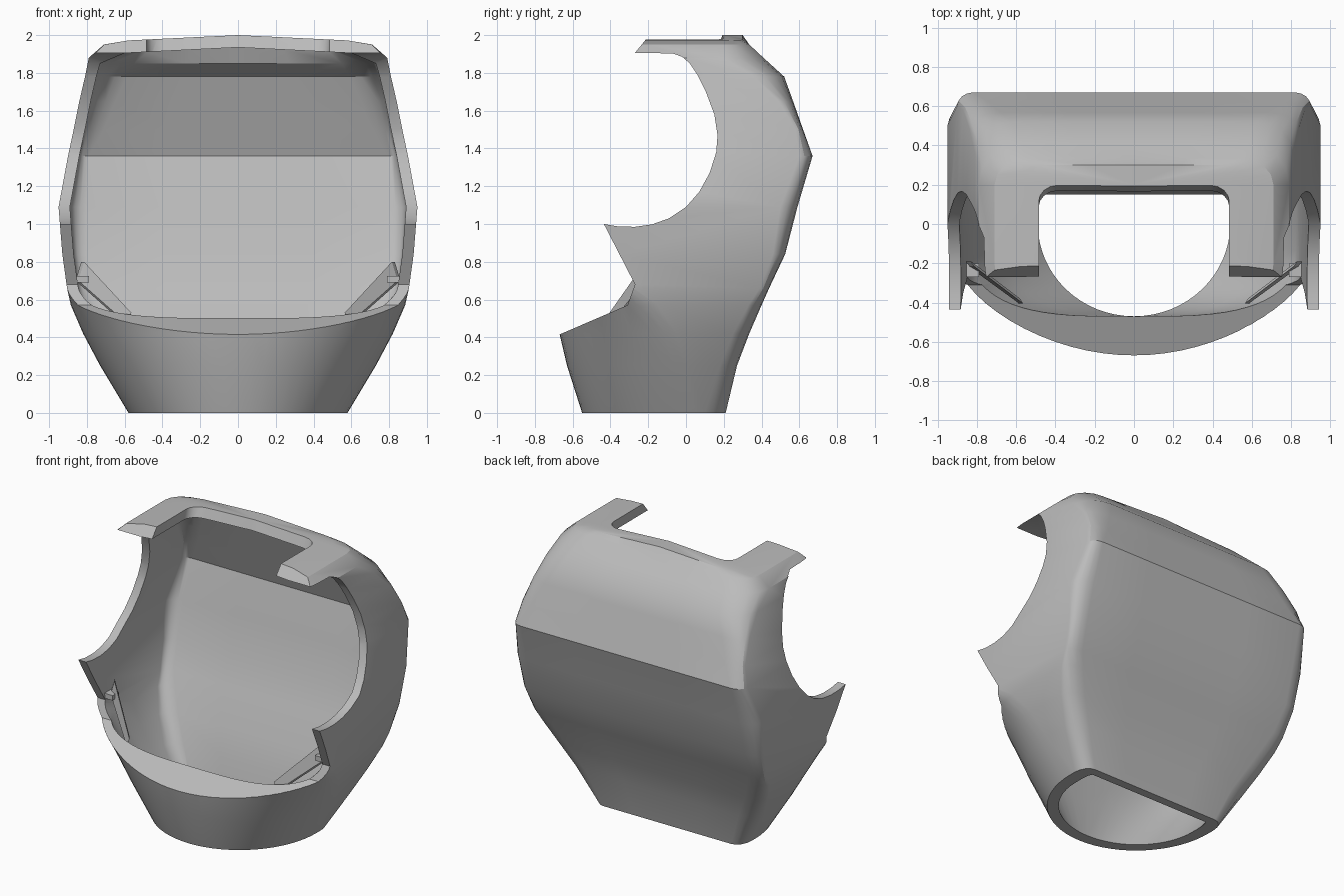
import bpy, bmesh, math

cube = bpy.data.objects.get("Cube")
if cube:
    bpy.data.objects.remove(cube, do_unlink=True)

# One plain grey for everything
grey = bpy.data.materials.new("plain grey")
grey.use_nodes = True
grey.diffuse_color = (0.5, 0.5, 0.5, 1)
grey.node_tree.nodes["Principled BSDF"].inputs["Base Color"].default_value = (0.5, 0.5, 0.5, 1)


def make(name, bm):
    bmesh.ops.recalc_face_normals(bm, faces=bm.faces)
    me = bpy.data.meshes.new(name)
    bm.to_mesh(me)
    bm.free()
    me.materials.append(grey)
    ob = bpy.data.objects.new(name, me)
    bpy.context.collection.objects.link(ob)
    return ob


def section(z, w, wb, b, sb, sf, f, power=2.0, ridge=0.0):
    """Ring: flat back, rounded back corners, straight sides, curved front."""
    half = [(0, b), (wb / 2, b)]
    for i in range(5):
        a = math.radians(90 - 22.5 * i)
        half.append((wb + (w - wb) * math.cos(a), sb + (b - sb) * math.sin(a)))
    n = 16
    for i in range(n + 1):
        a = math.pi / 2 * i / n
        half.append((w * math.cos(a) ** (2 / power) if i < n else 0,
                     sf + (f - sf) * math.sin(a) ** (2 / power)))
    ring = half + [(-x, y) for x, y in reversed(half[1:-1])]
    return [(x, y, z + ridge * (1 - abs(x) / w)) for x, y in ring]


def loft(name, sections, peak=None):
    bm = bmesh.new()
    rings = [[bm.verts.new(p) for p in s] for s in sections]
    n = len(rings[0])
    for lo, hi in zip(rings, rings[1:]):
        for i in range(n):
            j = (i + 1) % n
            bm.faces.new((lo[i], lo[j], hi[j], hi[i]))
    bm.faces.new(rings[0])
    if peak:
        top = bm.verts.new(peak)
        for i in range(n):
            bm.faces.new((rings[-1][i], rings[-1][(i + 1) % n], top))
    else:
        bm.faces.new(rings[-1])
    return make(name, bm)


def cut(target, cutter):
    cutter.hide_render = True
    mod = target.modifiers.new("cut", 'BOOLEAN')
    mod.operation = 'DIFFERENCE'
    mod.solver = 'EXACT'
    mod.object = cutter
    bpy.context.view_layer.objects.active = target
    bpy.ops.object.modifier_apply(modifier=mod.name)
    bpy.data.objects.remove(cutter, do_unlink=True)


# Outer body levels: z, half width, back half width, back, side back, side front, front
levels = [
    (0.0, .58, .50, .21, .10, .05, -.55),
    (0.25, .73, .60, .27, .18, .00, -.63),
    (0.42, .82, .69, .335, .25, -.05, -.67),
    (0.57, .885, .76, .40, .33, -.15, -.70),
    (0.66, .905, .80, .44, .39, -.28, -.75),
    (0.84, .93, .83, .525, .46, -.45, -.9),
    (1.09, .95, .83, .59, .50, -.45, -.9),
    (1.36, .90, .82, .67, .60, -.45, -.9),
    (1.50, .87, .74, .62, .58, -.40, -.9),
    (1.65, .84, .68, .567, .49, -.35, -.9),
    (1.78, .81, .62, .52, .36, -.25, -.8),
    (1.88, .79, .58, .41, .20, -.20, -.7),
    (1.95, .71, .54, .335, .20, -.20, -.7),
]
body = loft("torso_shell",
            [section(*l) for l in levels]
            + [section(1.972, .58, .48, .30, .20, -.2, -.7, ridge=.028)],
            peak=(0, .2, 2.0))

# Hollow interior, with a thicker squared front wall below the rim
hollow = []
for z, w, wb, b, sb, sf, f in levels[:-1]:
    w, wb, b, sb = w - .06, wb - .03, b - .06, sb - .05
    if z < .6:
        hollow.append(section(z, w - .03 * (z == 0), wb, b, sb, 0, -.47, 2 + 3 * z))
    else:
        hollow.append(section(min(z, 1.85), w, wb, b, sb, sf, f))
first = [(x, y, -.1) for x, y, z in hollow[0]]
hollow.append(section(1.905, .60, .48, .32, .15, -.2, -.7, ridge=.03))
cut(body, loft("hollow", [first] + hollow, peak=(0, .15, 1.935)))

# Front and arm openings, cut straight through sideways
profile = [(-1, .273), (-.31, .57), (-.27, .68), (-.435, 1.0), (-.36, .987),
           (-.27, .985), (-.18, .998), (-.09, 1.03), (0, 1.09), (.07, 1.17),
           (.125, 1.27), (.16, 1.38), (.167, 1.47), (.15, 1.58), (.105, 1.70),
           (.06, 1.79), (.02, 1.85), (-.02, 1.885), (-.07, 1.903),
           (-.27, 1.906), (-.21, 1.98), (-.21, 2.2), (-1, 2.2)]
cut(body, loft("opening", [[(x, y, z) for y, z in profile] for x in (-1.2, 1.2)]))

# Neck opening with rounded rear corners and a sloping rear edge
neck = []
for z, back in ((1.7, .08), (2.06, .23)):
    half = [(0, back - .012), (.39, back)]
    half += [(.39 + .095 * math.sin(a), back - .08 + .08 * math.cos(a))
             for a in (.4, .8, 1.2, math.pi / 2)]
    half.append((.485, -1))
    neck.append([(x, y, z) for x, y in half] + [(-x, y, z) for x, y in reversed(half[1:])])
cut(body, loft("neck_opening", neck))


def prism(name, base, offset):
    return loft(name, [base, [tuple(a + d for a, d in zip(p, offset)) for p in base]])


# Small inner ribs and ledges beside the front rim
parts = [body]
for side, s in (("left", 1), ("right", -1)):
    rib = [(s * .86, -.19, .70), (s * .60, -.38, .47), (s * .58, -.38, .53), (s * .83, -.19, .80)]
    parts.append(prism(side + "_inner_rib", rib, (-s * .015, -.025, 0)))
    ledge = [(s * .79, -.27, .69), (s * .89, -.27, .69), (s * .89, -.20, .69), (s * .79, -.20, .69)]
    parts.append(prism(side + "_ledge", ledge, (0, 0, .035)))

for ob in parts:
    bpy.ops.object.select_all(action='DESELECT')
    ob.select_set(True)
    bpy.context.view_layer.objects.active = ob
    bpy.ops.object.shade_smooth_by_angle(angle=math.radians(28))
